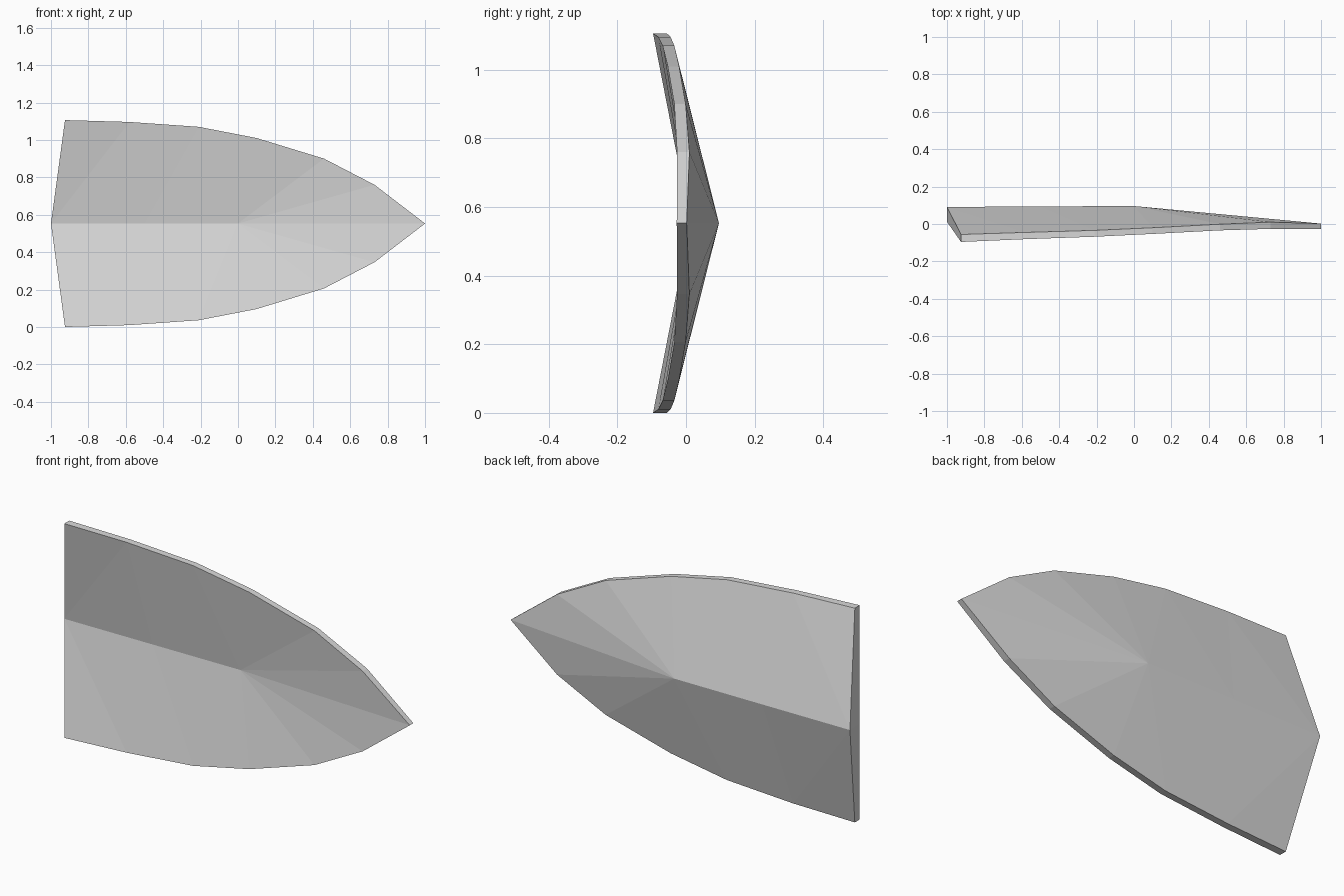
import bpy
import bmesh

cube = bpy.data.objects.get("Cube")
if cube:
    bpy.data.objects.remove(cube, do_unlink=True)

MID = 0.553  # height of the central crease

# Upper rim, from wide end towards the tip: x, height above crease, front y, back y
RIM = [
    (-0.925, 0.553, -0.096, -0.056),
    (-0.58, 0.543, -0.081, -0.045),
    (-0.21, 0.517, -0.068, -0.034),
    (0.10, 0.457, -0.053, -0.020),
    (0.46, 0.347, -0.034, -0.001),
    (0.73, 0.207, -0.026, 0.010),
]
# Central crease: x, front y, back y
CREASE = [(-1.0, 0.012, 0.091), (-0.5, 0.016, 0.094), (0.0, 0.02, 0.096)]
TIP = (1.0, -0.027, 0.002)

bm = bmesh.new()


def build_skin(layer):
    """One skin of the plate (0 = front, 1 = back), as two mirrored fans."""
    crease = [bm.verts.new((p[0], p[1 + layer], MID)) for p in CREASE]
    tip = bm.verts.new((TIP[0], TIP[1 + layer], MID))
    loops = []
    for side in (1, -1):
        rim = [bm.verts.new((p[0], p[2 + layer], MID + side * p[1])) for p in RIM]
        start, middle, end = crease
        bm.faces.new((start, rim[0], rim[1]))
        bm.faces.new((start, rim[1], middle))
        bm.faces.new((middle, rim[1], rim[2]))
        bm.faces.new((middle, rim[2], end))
        outer = rim[2:] + [tip]
        for a, b in zip(outer, outer[1:]):
            bm.faces.new((end, a, b))
        loops.append([start] + rim + [tip])
    return loops


# Front and back skins, joined by an edge band
for front, back in zip(build_skin(0), build_skin(1)):
    for i in range(len(front) - 1):
        bm.faces.new((front[i], front[i + 1], back[i + 1], back[i]))

bmesh.ops.recalc_face_normals(bm, faces=bm.faces[:])
mesh = bpy.data.meshes.new("folded_plate")
bm.to_mesh(mesh)
bm.free()

plate = bpy.data.objects.new("folded_plate", mesh)
bpy.context.collection.objects.link(plate)

# Single light grey colour
grey = bpy.data.materials.new("light_grey")
grey.use_nodes = True
colour = (0.7, 0.7, 0.7, 1.0)
grey.diffuse_color = colour
grey.node_tree.nodes["Principled BSDF"].inputs["Base Color"].default_value = colour
mesh.materials.append(grey)
